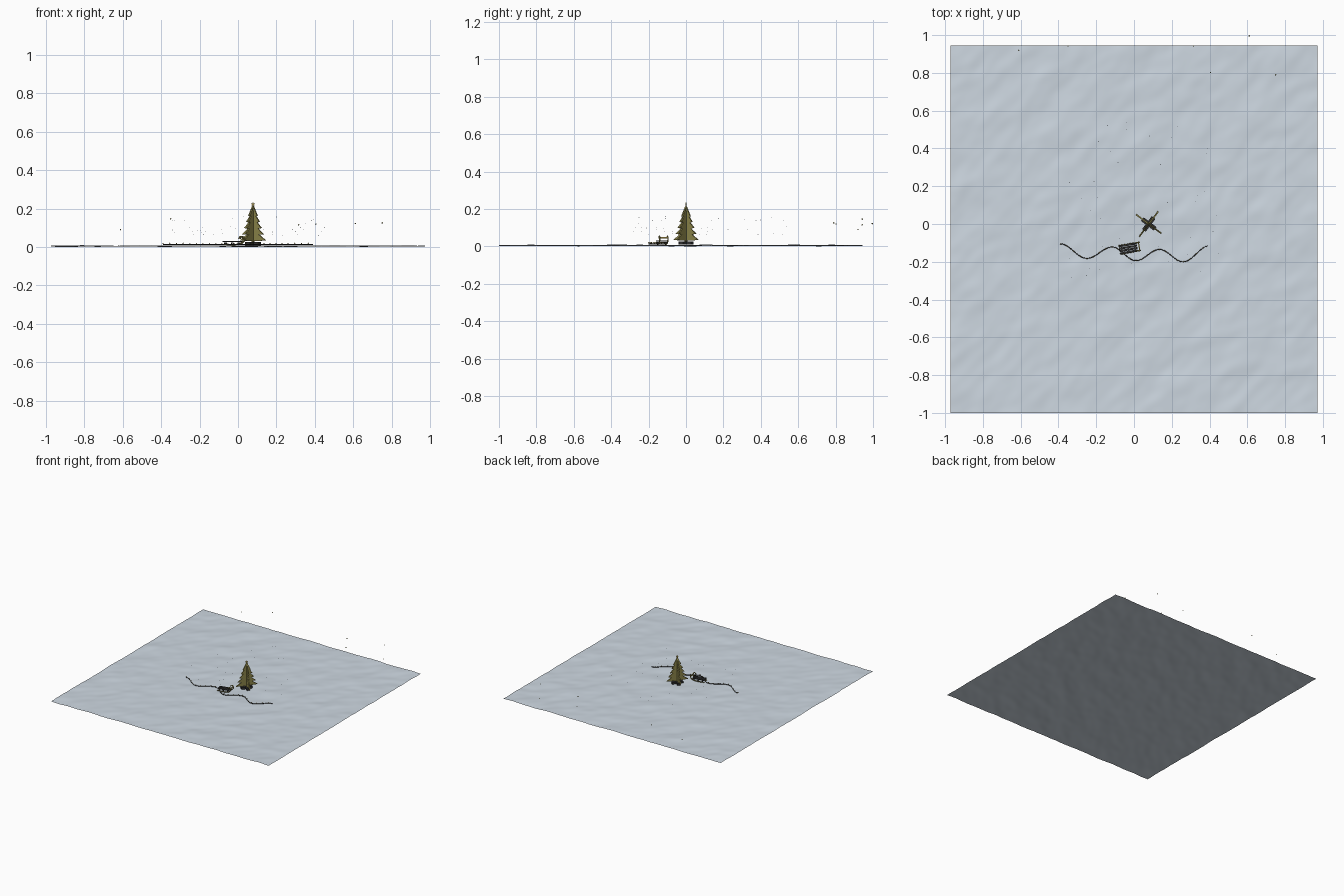
import bpy, bmesh, math, random
from mathutils import Vector, Matrix, noise

random.seed(4)
if "Cube" in bpy.data.objects:
    bpy.data.objects.remove(bpy.data.objects["Cube"])


def material(name, r, g, b):
    m = bpy.data.materials.new(name)
    m.use_nodes = True
    m.diffuse_color = (r, g, b, 1)
    m.node_tree.nodes["Principled BSDF"].inputs["Base Color"].default_value = (r, g, b, 1)
    return m


SNOW = material("snow", 0.62, 0.69, 0.76)
WOOD = material("olive wood", 0.27, 0.24, 0.07)
DARK = material("dark wood", 0.03, 0.03, 0.03)
GOLD = material("warm gold", 0.45, 0.34, 0.08)


def finish(name, bm, mat, smooth=False, matrix=None):
    bmesh.ops.recalc_face_normals(bm, faces=bm.faces)
    mesh = bpy.data.meshes.new(name)
    bm.to_mesh(mesh)
    bm.free()
    mesh.materials.append(mat)
    for p in mesh.polygons:
        p.use_smooth = smooth
    ob = bpy.data.objects.new(name, mesh)
    if matrix:
        ob.matrix_world = matrix
    bpy.context.collection.objects.link(ob)
    return ob


def box(name, size, loc, mat, matrix=Matrix()):
    bm = bmesh.new()
    bmesh.ops.create_cube(bm, size=1)
    bmesh.ops.scale(bm, vec=size, verts=bm.verts)
    return finish(name, bm, mat, matrix=matrix @ Matrix.Translation(loc))


def plate(name, outline, thick, mat, matrix):
    # Upright outline in local x and z, extruded along y
    bm = bmesh.new()
    face = bm.faces.new([bm.verts.new((x, -thick / 2, z)) for x, z in outline])
    ext = bmesh.ops.extrude_face_region(bm, geom=[face])["geom"]
    moved = [v for v in ext if isinstance(v, bmesh.types.BMVert)]
    bmesh.ops.translate(bm, vec=(0, thick, 0), verts=moved)
    return finish(name, bm, mat, matrix=matrix)


def beads(name, points, radius, mat):
    bm = bmesh.new()
    for p in points:
        bmesh.ops.create_icosphere(bm, subdivisions=1, radius=radius,
                                   matrix=Matrix.Translation(p))
    return finish(name, bm, mat, smooth=True)


def tube(name, points, radius, mat, matrix=Matrix()):
    cu = bpy.data.curves.new(name, "CURVE")
    cu.dimensions = "3D"
    cu.bevel_depth = radius
    cu.bevel_resolution = 1
    cu.resolution_u = 6
    sp = cu.splines.new("BEZIER")
    sp.bezier_points.add(len(points) - 1)
    for bp, p in zip(sp.bezier_points, points):
        bp.co = p
        bp.handle_left_type = bp.handle_right_type = "AUTO"
    cu.materials.append(mat)
    ob = bpy.data.objects.new(name, cu)
    ob.matrix_world = matrix
    bpy.context.collection.objects.link(ob)
    return ob


# Rippled snow sheet
def snow_height(x, y):
    u, v = x + y, y - x
    n = noise.noise(Vector((u * 3, v * 6, 0))) + 0.5 * noise.noise(Vector((u * 7, v * 13, 4)))
    return max(0, 0.009 + 0.005 * n)


bm = bmesh.new()
bmesh.ops.create_grid(bm, x_segments=110, y_segments=110, size=0.972)
for v in bm.verts:
    v.co.y -= 0.0275
    v.co.z = snow_height(v.co.x, v.co.y)
low = min(v.co.z for v in bm.verts)
for v in bm.verts:
    v.co.z -= low
finish("snow_ground", bm, SNOW, smooth=True)

# Tree of two crossed boards with stepped branches
tree = Matrix.Translation((0.078, 0, 0)) @ Matrix.Rotation(math.radians(-37), 4, "Z")
tiers = [(0.083, 0.034), (0.069, 0.066), (0.056, 0.098), (0.043, 0.130), (0.030, 0.160)]
side = [(0.012, 0.030)]
for r, z in tiers:
    side += [(r, z), (r * 0.48, z + 0.030)]
side[-1] = (0.003, 0.214)
outline = side + [(-x, z) for x, z in reversed(side)]
for i in range(2):
    turn = tree @ Matrix.Rotation(i * math.pi / 2, 4, "Z")
    plate("tree_board_%d" % i, outline, 0.008, WOOD, turn)
    box("tree_foot_%d" % i, (0.085, 0.024, 0.016), (0, 0, 0.017), DARK, turn)
box("tree_trunk", (0.012, 0.012, 0.17), (0, 0, 0.105), WOOD, tree)

# Star on the tree tip
star = []
for k in range(10):
    a, r = math.pi / 2 + k * math.pi / 5, 0.013 if k % 2 == 0 else 0.006
    star.append((r * math.cos(a), 0.222 + r * math.sin(a)))
plate("tree_star", star, 0.005, GOLD, Matrix.Translation((0.078, 0, 0)))

# Sled with slats, runners and curled front
sled = Matrix.Translation((-0.024, -0.128, 0)) @ Matrix.Rotation(math.radians(10), 4, "Z")
for k in range(4):
    box("sled_slat_%d" % k, (0.095, 0.010, 0.005), (-0.006, (k - 1.5) * 0.0125, 0.028), DARK, sled)
for k in range(3):
    box("sled_crossbar_%d" % k, (0.007, 0.048, 0.005), (k * 0.035 - 0.041, 0, 0.022), DARK, sled)
for s in (-1, 1):
    y = s * 0.022
    tube("sled_runner_%s" % ("right" if s < 0 else "left"),
         [(-0.056, y, 0.013), (0.015, y, 0.013), (0.045, y, 0.022),
          (0.056, y, 0.042), (0.042, y, 0.054), (0.031, y, 0.043)], 0.0035, WOOD, sled)
    for k in range(3):
        box("sled_post", (0.006, 0.006, 0.012), (k * 0.035 - 0.041, y, 0.018), DARK, sled)
box("sled_front_bar", (0.006, 0.05, 0.006), (0.052, 0, 0.046), GOLD, sled)

# Wavy light string lying on the snow
bends = [(-0.39, -0.105), (-0.25, -0.182), (-0.115, -0.122), (0.01, -0.194),
         (0.135, -0.135), (0.26, -0.20), (0.40, -0.115)]
wire = []
for (x0, y0), (x1, y1) in zip(bends, bends[1:]):
    for k in range(12):
        t = k / 12
        e = (1 - math.cos(math.pi * t)) / 2
        wire.append((x0 + (x1 - x0) * t, y0 + (y1 - y0) * e, 0.013))
tube("light_wire", wire, 0.0022, DARK)
beads("light_bulbs", [(x, y, z + 0.006) for x, y, z in wire[::3]], 0.0035, GOLD)

# Large drifting specks behind, tiny flakes around the tree
beads("drifting_specks", [(-0.61, 0.92, 0.09), (-0.35, 0.942, 0.146), (0.315, 0.942, 0.115),
                          (0.405, 0.802, 0.12), (0.61, 0.996, 0.122), (0.75, 0.79, 0.125)], 0.004, WOOD)
flakes = []
for k in range(45):
    flakes.append((random.uniform(-0.38, 0.45), random.uniform(-0.33, 0.55), random.uniform(0.06, 0.16)))
beads("snowflakes", flakes, 0.0018, SNOW)
